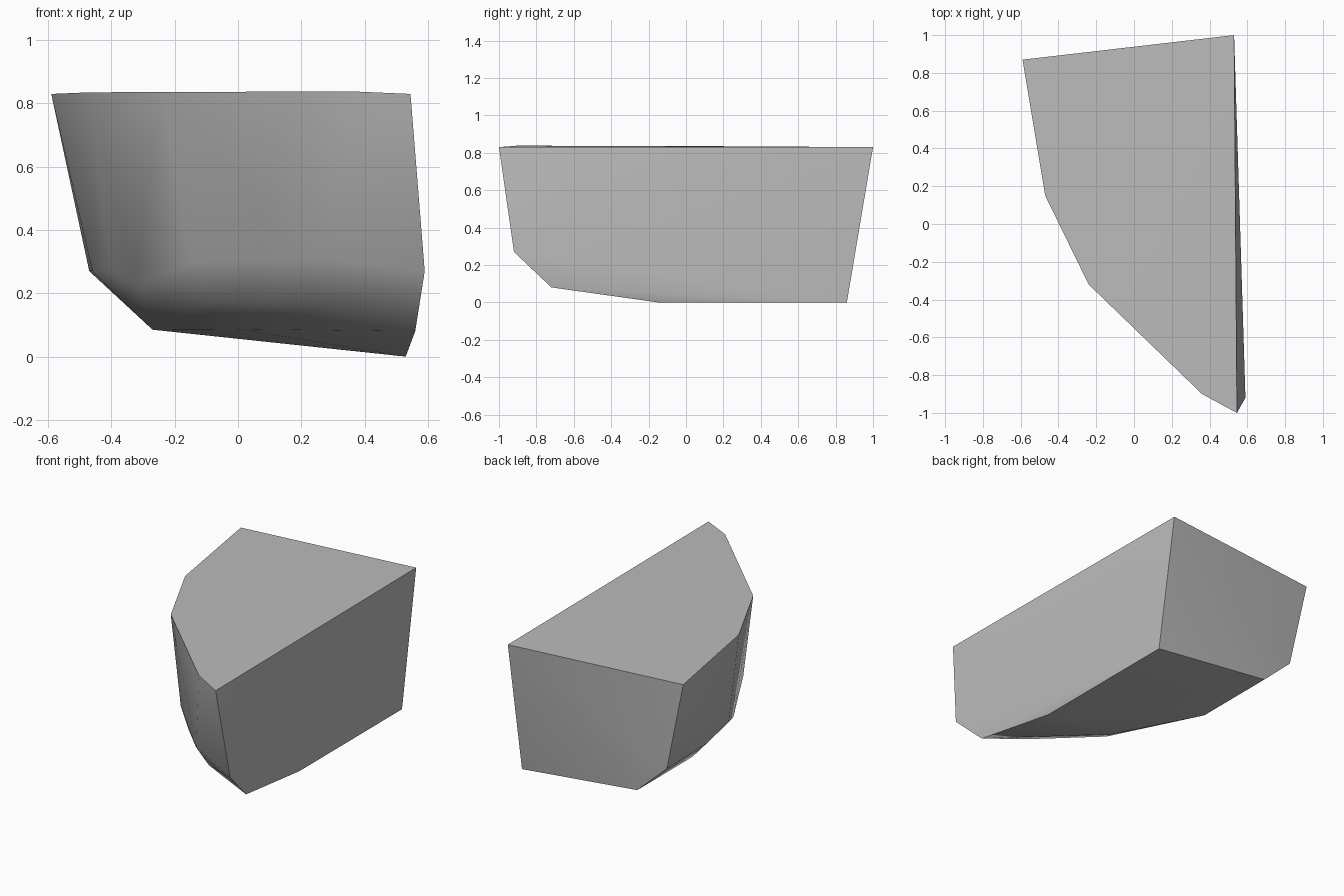
import bpy, bmesh, math

cube = bpy.data.objects.get("Cube")
if cube:
    bpy.data.objects.remove(cube, do_unlink=True)

# Flat top outline
top_rim = [(-.59, .87, .83), (.53, 1, .83), (.545, -1, .83),
           (.36, -.9, .838), (-.24, -.32, .836), (-.47, .15, .835)]
# Widest ring above the chamfer
shoulder = [(-.47, .86, .27), (-.46, .45, .27), (-.4, .15, .27), (-.32, -.01, .22),
            (-.15, -.35, .3), (.25, -.77, .31), (.59, -.92, .27)]
# Chamfer and underside
chamfer = [(-.09, -.36, .175), (.26, -.66, .16)]
base = [(.53, .86, 0), (.53, -.15, 0), (.56, -.72, .08),
        (0, -.2, .087), (-.27, .32, .085), (-.27, .866, .085)]

# Solid chunk wrapped around the rings
bm = bmesh.new()
for p in top_rim + shoulder + chamfer + base:
    bm.verts.new(p)
hull = bmesh.ops.convex_hull(bm, input=bm.verts)
loose = [v for v in bm.verts if not v.link_faces]
bmesh.ops.delete(bm, geom=loose, context='VERTS')
bmesh.ops.dissolve_limit(bm, angle_limit=math.radians(1.5),
                         verts=bm.verts, edges=bm.edges)
bmesh.ops.recalc_face_normals(bm, faces=bm.faces)
mesh = bpy.data.meshes.new("rock_chunk")
bm.to_mesh(mesh)
bm.free()
rock = bpy.data.objects.new("rock_chunk", mesh)
bpy.context.collection.objects.link(rock)

# Stone grey
stone = bpy.data.materials.new("stone_grey")
stone.use_nodes = True
grey = (.5, .5, .5, 1)
stone.diffuse_color = grey
stone.node_tree.nodes["Principled BSDF"].inputs["Base Color"].default_value = grey
mesh.materials.append(stone)

# Soft curved side, crisp rims
bpy.ops.object.select_all(action='DESELECT')
rock.select_set(True)
bpy.context.view_layer.objects.active = rock
bpy.ops.object.shade_smooth_by_angle(angle=math.radians(35))
